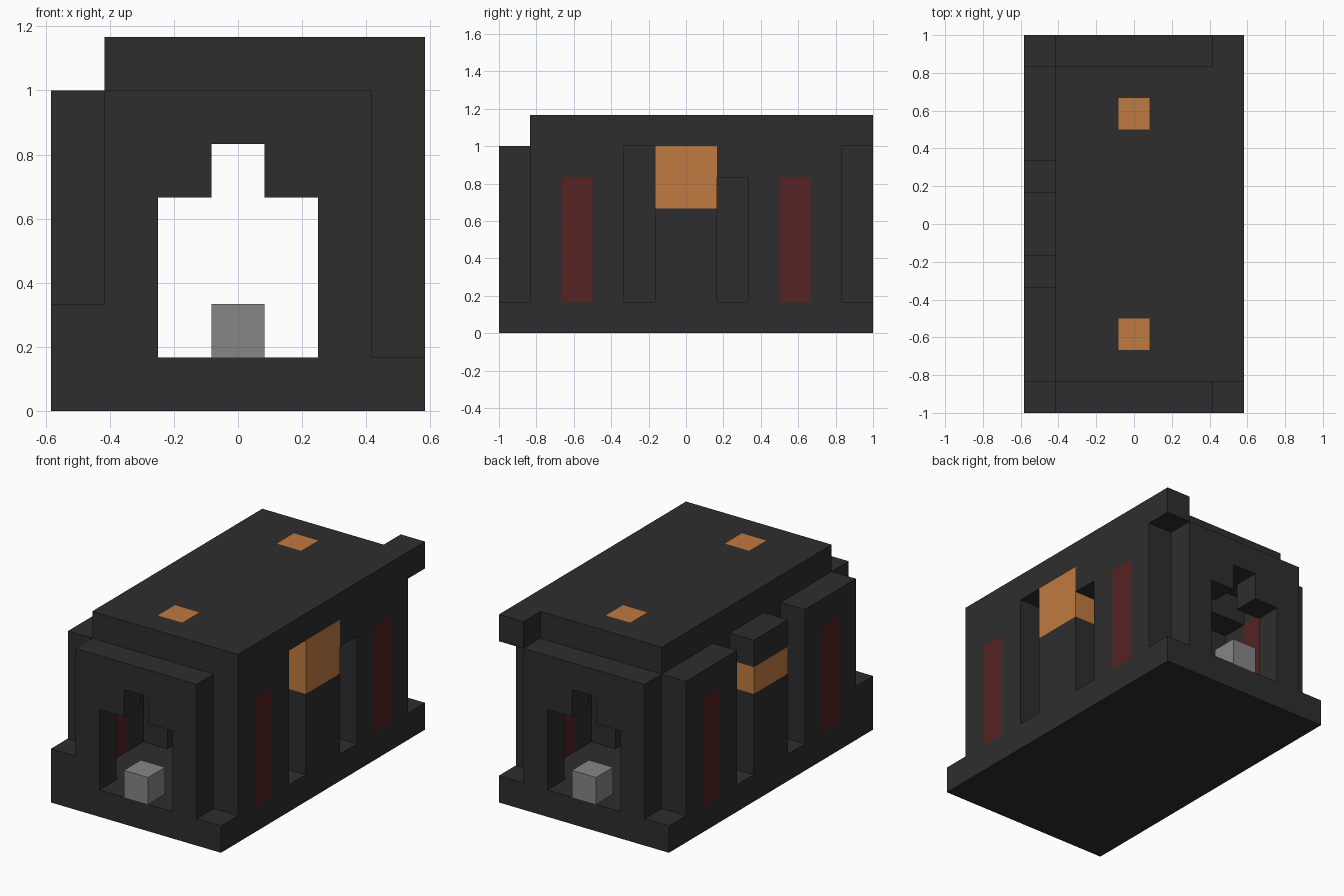
import bpy
import bmesh

if "Cube" in bpy.data.objects:
    bpy.data.objects.remove(bpy.data.objects["Cube"], do_unlink=True)

U = 1 / 6  # one block


def make_material(name, rgb):
    mat = bpy.data.materials.new(name)
    mat.use_nodes = True
    color = (*rgb, 1)
    mat.diffuse_color = color
    mat.node_tree.nodes["Principled BSDF"].inputs["Base Color"].default_value = color
    return mat


charcoal = make_material("charcoal", (0.027, 0.027, 0.027))
orange = make_material("lamp_orange", (0.53, 0.195, 0.052))
red = make_material("dark_red", (0.095, 0.016, 0.017))
grey = make_material("grey", (0.24, 0.24, 0.24))


def box(name, mat, x, y, z):
    """Box from block ranges along each axis."""
    bm = bmesh.new()
    bmesh.ops.create_cube(bm, size=1)
    for v in bm.verts:
        v.co = [U * (r[0] if c < 0 else r[1]) for c, r in zip(v.co, (x, y, z))]
    mesh = bpy.data.meshes.new(name)
    bm.to_mesh(mesh)
    bm.free()
    mesh.materials.append(mat)
    obj = bpy.data.objects.new(name, mesh)
    bpy.context.collection.objects.link(obj)
    return obj


def prism(name, mat, outline, y):
    """Extrude an x-z outline along y."""
    bm = bmesh.new()
    face = bm.faces.new([bm.verts.new((px * U, y[0] * U, pz * U)) for px, pz in outline])
    new = bmesh.ops.extrude_face_region(bm, geom=[face])["geom"]
    verts = [g for g in new if isinstance(g, bmesh.types.BMVert)]
    bmesh.ops.translate(bm, verts=verts, vec=(0, (y[1] - y[0]) * U, 0))
    bmesh.ops.recalc_face_normals(bm, faces=bm.faces)
    mesh = bpy.data.meshes.new(name)
    bm.to_mesh(mesh)
    bm.free()
    mesh.materials.append(mat)
    bpy.context.collection.objects.link(bpy.data.objects.new(name, mesh))


def span(s, a, b):
    """Range mirrored to the side given by the sign s."""
    return tuple(sorted((s * a, s * b)))


# Base slab with a raised corner
box("base", charcoal, (-3.5, 3.5), (-6, 6), (0, 1))
box("base_corner_block", charcoal, (-3.5, -2.5), (-6, -5), (1, 2))

# End walls with a stepped doorway and a threshold block
half = [(2.5, 1), (2.5, 6), (0, 6), (0, 5), (0.5, 5), (0.5, 4), (1.5, 4), (1.5, 1)]
for end, s in (("front", -1), ("back", 1)):
    y = span(s, 5, 6)
    for side, m in (("left", 1), ("right", -1)):
        prism(f"{end}_wall_{side}", charcoal, [(m * px, pz) for px, pz in half], y)
    box(f"{end}_threshold_block", grey, (-0.5, 0.5), y, (1, 2))

# Side walls with red panels, slots and a lamp in the middle
for side, s in (("left", 1), ("right", -1)):
    x = span(s, 2.5, 3.5)
    for end, e in (("front", -1), ("back", 1)):
        box(f"{side}_{end}_wall_outer", charcoal, x, span(e, 4, 5), (1, 6))
        box(f"{side}_{end}_wall_inner", charcoal, x, span(e, 2, 3), (1, 6))
        box(f"{side}_{end}_panel", red, x, span(e, 3, 4), (1, 5))
        box(f"{side}_{end}_panel_head", charcoal, x, span(e, 3, 4), (5, 6))
    box(f"{side}_middle_wall", charcoal, x, (-1, 1), (1, 4))
    box(f"{side}_lamp", orange, x, (-1, 1), (4, 6 if s > 0 else 5))
    box(f"{side}_inner_pier", charcoal, span(s, 1.5, 2.5), (-2, 2), (1, 5))
box("right_lamp_cap", charcoal, (-3.5, -2.5), (-1, 1), (5, 6))
box("left_slot_head", charcoal, (2.5, 3.5), (1, 2), (5, 6))
box("ceiling_beam", charcoal, (-2.5, 2.5), (-3, 3), (5, 6))

# Roof strips around two flush lamps, with an overhanging corner
box("roof_right", charcoal, (-2.5, -0.5), (-5, 5), (6, 7))
box("roof_left", charcoal, (0.5, 2.5), (-5, 5), (6, 7))
box("roof_left_edge", charcoal, (2.5, 3.5), (-5, 6), (6, 7))
box("roof_centre", charcoal, (-0.5, 0.5), (-3, 3), (6, 7))
for end, e in (("front", -1), ("back", 1)):
    box(f"{end}_roof_lamp", orange, (-0.5, 0.5), span(e, 3, 4), (6, 7))
    box(f"{end}_roof_end", charcoal, (-0.5, 0.5), span(e, 4, 5), (6, 7))
